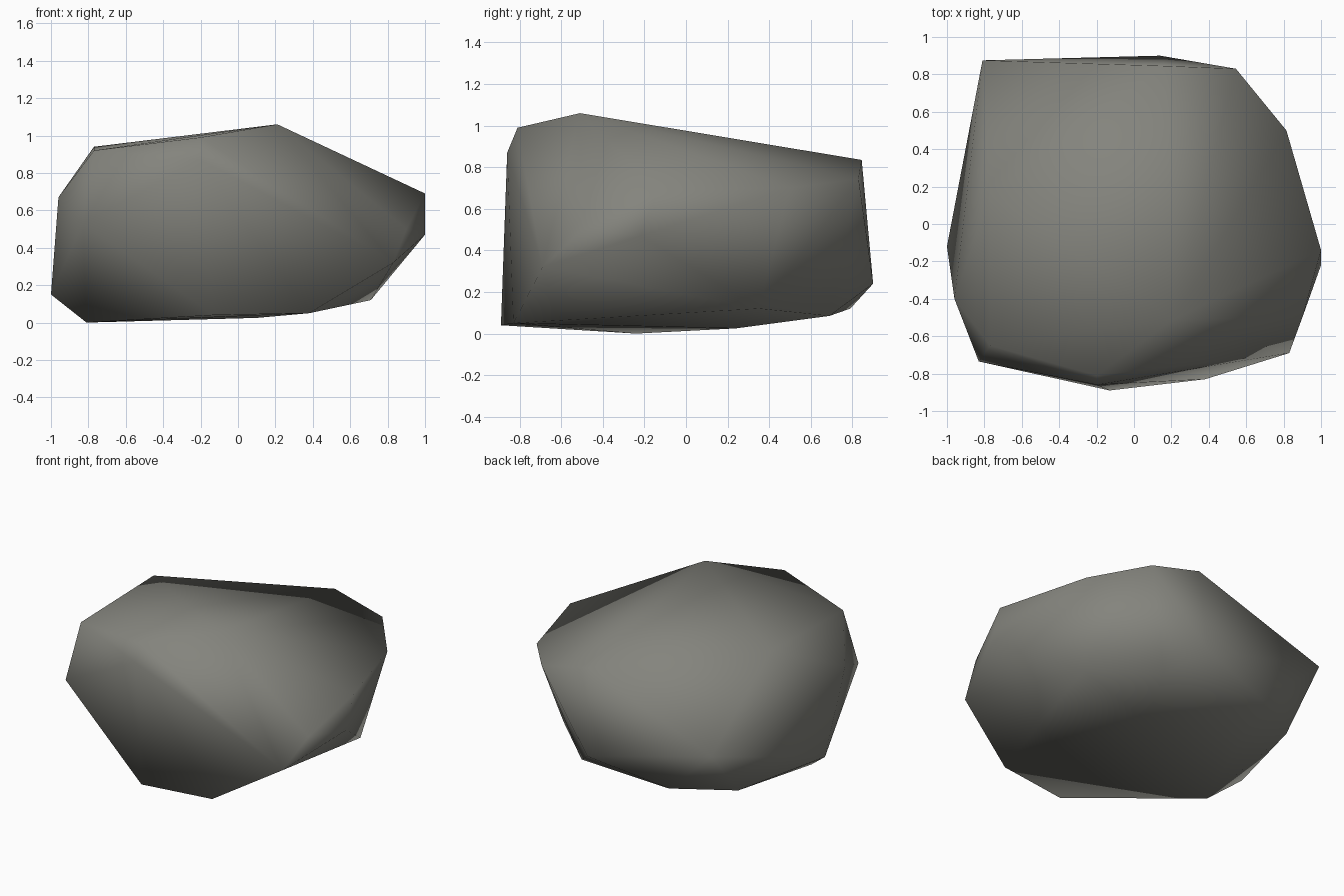
import bpy, bmesh

if "Cube" in bpy.data.objects:
    bpy.data.objects.remove(bpy.data.objects["Cube"])

# Boulder corner points, grouped by level; the surface is their convex hull
BASE = [(-.81, -.24, 0), (-.13, -.89, .04), (.38, -.83, .05), (.1, .24, .025),
        (.33, .69, .085), (.71, .35, .12), (-.42, .79, .12), (-.8, .56, .12),
        (-1, -.12, .15), (.14, .90, .24)]
MIDDLE = [(.83, -.69, .32), (.9, -.5, .5), (1, -.22, .47), (1, -.14, .69),
          (-.83, -.735, .53), (-.96, -.40, .67), (-.81, .875, .48),
          (.815, .50, .70), (.545, .83, .745)]
CROWN = [(-.2, -.86, .87), (-.2, -.81, .99), (.21, -.51, 1.06),
         (-.77, -.65, .92), (-.77, .16, .94), (.165, .845, .835)]

stone = bpy.data.materials.new("grey_stone")
stone.diffuse_color = (.23, .23, .205, 1)
stone.use_nodes = True
stone.node_tree.nodes["Principled BSDF"].inputs["Base Color"].default_value = stone.diffuse_color

# Boulder
bm = bmesh.new()
for p in BASE + MIDDLE + CROWN:
    bm.verts.new(p)
bmesh.ops.convex_hull(bm, input=bm.verts[:])
loose = [v for v in bm.verts if not v.link_faces]
bmesh.ops.delete(bm, geom=loose, context='VERTS')
bmesh.ops.recalc_face_normals(bm, faces=bm.faces[:])
for f in bm.faces:
    f.smooth = True
mesh = bpy.data.meshes.new("boulder")
bm.to_mesh(mesh)
bm.free()
mesh.materials.append(stone)
boulder = bpy.data.objects.new("boulder", mesh)
bpy.context.collection.objects.link(boulder)
